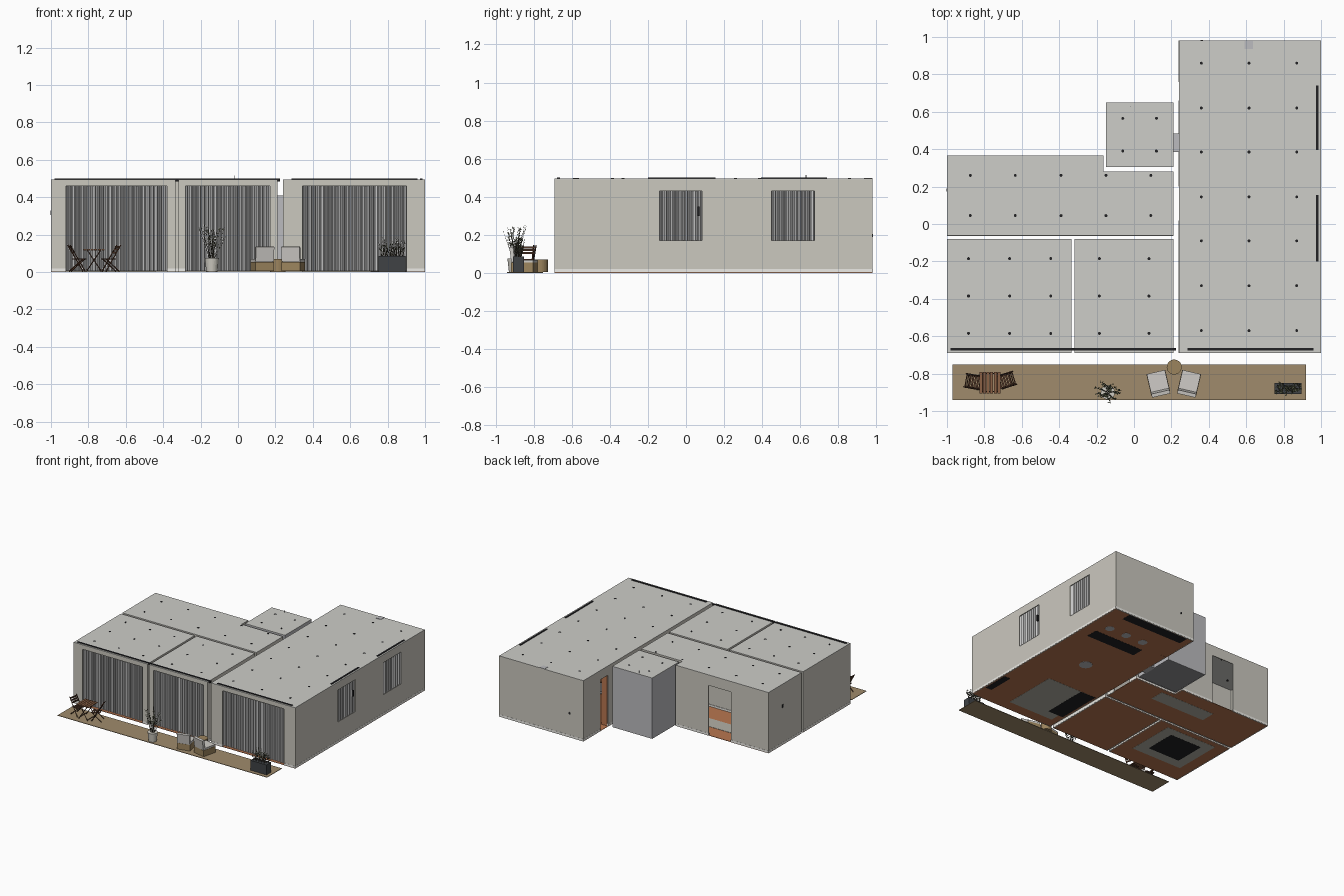
import bpy, bmesh, math, random
from mathutils import Vector, Matrix

if "Cube" in bpy.data.objects:
    bpy.data.objects.remove(bpy.data.objects["Cube"])
random.seed(4)

COL = {
    "wall": (.60, .58, .52), "roof": (.61, .61, .58), "trim": (.85, .84, .80),
    "bath": (.50, .50, .52), "bath_floor": (.28, .28, .29), "wood_floor": (.48, .18, .08),
    "deck": (.35, .26, .15), "black": (.015, .015, .017), "cloth": (.58, .56, .56),
    "rug": (.45, .44, .38), "dark_wood": (.10, .045, .025), "table_wood": (.26, .12, .06),
    "cushion": (.62, .60, .57), "light_wood": (.33, .23, .11), "pot": (.62, .60, .54),
    "planter": (.05, .055, .06), "leaf": (.17, .19, .11), "twig": (.08, .07, .05),
}
MATS = {}
for n, c in COL.items():
    MATS[n] = bpy.data.materials.new(n)
    MATS[n].diffuse_color = (*c, 1)


def finish(name, bm, mat, matrix=None, smooth=False):
    if matrix:
        bm.transform(matrix)
    me = bpy.data.meshes.new(name)
    bm.to_mesh(me)
    bm.free()
    for p in me.polygons:
        p.use_smooth = smooth
    ob = bpy.data.objects.new(name, me)
    me.materials.append(MATS[mat])
    bpy.context.collection.objects.link(ob)
    return ob


def add_box(bm, x0, x1, y0, y1, z0, z1):
    m = Matrix.Translation(((x0+x1)/2, (y0+y1)/2, (z0+z1)/2)) @ Matrix.Diagonal((x1-x0, y1-y0, z1-z0, 1))
    bmesh.ops.create_cube(bm, size=1, matrix=m)


def boxes(name, mat, items, matrix=None):
    bm = bmesh.new()
    for b in items:
        add_box(bm, *b)
    return finish(name, bm, mat, matrix)


def rod(bm, p, q, r1, r2, n=5):
    p, q = Vector(p), Vector(q)
    d = q - p
    m = Matrix.Translation((p+q)/2) @ d.to_track_quat('Z', 'Y').to_matrix().to_4x4()
    bmesh.ops.create_cone(bm, cap_ends=True, segments=n, radius1=r1, radius2=r2, depth=d.length, matrix=m)


def cylinder(name, mat, x, y, z0, z1, r1, r2=None, n=24):
    bm = bmesh.new()
    rod(bm, (x, y, z0), (x, y, z1), r1, r1 if r2 is None else r2, n)
    return finish(name, bm, mat)


T, H = .006, .495


def wall(name, axis, pos, a0, a1, side, holes=(), mat="wall"):
    """Thin wall along an axis; side is the inward direction, holes are (from, to, z0, z1)."""
    spans, cur = [], a0
    for h0, h1, z0, z1 in sorted(holes):
        spans += [(cur, h0, 0, H), (h0, h1, z1, H)]
        if z0 > 0:
            spans.append((h0, h1, 0, z0))
        cur = h1
    spans.append((cur, a1, 0, H))

    def place(s, lo, hi, z0, z1):
        c = sorted((pos + side*lo, pos + side*hi))
        return (s[0], s[1], *c, z0, z1) if axis == 'x' else (*c, s[0], s[1], z0, z1)
    boxes(name, mat, [place(s, 0, T, s[2], s[3]) for s in spans])
    if mat == "wall":
        boxes(name + "_baseboard", "trim",
              [place(s, -.001, T+.004, .004, .02) for s in spans if s[2] == 0])


def slab(name, mat, rects, z0, z1):
    boxes(name, mat, [(*r, z0, z1) for r in rects])


# Rooms: walls as (axis, position, from, to, inward side, openings)
SIDE_Z = (.17, .43)
rooms = {
    "living_room": ([(.24, 1, -.69, .98)], "wall", [
        ('x', -.69, .24, 1, 1, [(.345, .90, 0, .46)]), ('x', .98, .24, 1, -1, []),
        ('y', 1, -.69, .98, -1, [(-.14, .085, *SIDE_Z), (.45, .675, *SIDE_Z)]),
        ('y', .24, -.69, .98, 1, [(.02, .20, 0, .41), (.66, .76, 0, .42)])]),
    "bedroom": ([(-1, -.335, -.69, -.08)], "wall", [
        ('x', -.69, -1, -.335, 1, [(-.92, -.38, 0, .46)]), ('x', -.08, -1, -.335, -1, []),
        ('y', -1, -.69, -.08, 1, []), ('y', -.335, -.69, -.08, -1, [])]),
    "study": ([(-.318, .21, -.69, -.08)], "wall", [
        ('x', -.69, -.318, .21, 1, [(-.28, .17, 0, .46)]), ('x', -.08, -.318, .21, -1, []),
        ('y', -.318, -.69, -.08, 1, []), ('y', .21, -.69, -.08, -1, [])]),
    "hall": ([(-1, .21, -.062, .28), (-1, -.163, .28, .365)], "wall", [
        ('x', -.062, -1, .21, 1, []), ('x', .365, -1, -.163, -1, [(-.66, -.46, 0, .41)]),
        ('x', .28, -.163, .21, -1, []), ('y', -1, -.062, .365, 1, []),
        ('y', -.163, .28, .365, -1, []), ('y', .21, -.062, .28, -1, [(.02, .20, 0, .41)])]),
    "bathroom": ([(-.15, .21, .305, .65)], "bath", [
        ('x', .305, -.15, .21, 1, []), ('x', .65, -.15, .21, -1, []),
        ('y', -.15, .305, .65, 1, []), ('y', .21, .305, .65, -1, [])]),
}
for rn, (rects, mat, walls) in rooms.items():
    slab(rn + "_floor", "bath_floor" if mat == "bath" else "wood_floor", rects, .001, .004)
    slab(rn + "_ceiling", "roof", rects, H-.004, H+.001)
    for i, (ax, pos, a0, a1, sd, holes) in enumerate(walls):
        wall(f"{rn}_wall_{i+1}", ax, pos, a0, a1, sd, holes, mat)

# Ceiling spotlights
spots = [((.36, .615, .87), (.86, .62, .385, .145, -.09, -.33, -.57)),
         ((-.875, -.635, -.39, -.15, .09), (.26, .045)),
         ((-.885, -.665, -.445), (-.185, -.385, -.585)),
         ((-.185, .08), (-.185, -.385, -.585)), ((-.06, .12), (.565, .39))]
bm = bmesh.new()
for xs, ys in spots:
    for x in xs:
        for y in ys:
            rod(bm, (x, y, H-.012), (x, y, H+.003), .008, .008, 12)
finish("spotlights", bm, "black")

# Curtain tracks, roof duct, door bridge, switches, pipe
boxes("curtain_tracks", "black", [(-.98, .225, -.677, -.663, .485, .5), (.285, .96, -.677, -.663, .485, .5),
      (.973, .987, -.2, .155, .485, .5), (.973, .987, .395, .74, .485, .5)])
boxes("roof_duct", "bath", [(.59, .635, .935, .98, .3, .499)])
boxes("bathroom_door_bridge", "bath", [(.208, .242, .385, .485, 0, .41)])
boxes("wall_switches", "black", [(-1.003, -.997, .175, .19, .305, .33), (.355, .37, .977, .983, .19, .205),
      (.985, .999, .06, .07, .30, .35)])
cylinder("shower_pipe", "bath", -.02, .63, .3, .515, .002, n=8)
boxes("open_door", "wood_floor", [(.25, .30, .657, .663, 0, .41)])


# Curtains: folded strips behind the openings
def curtain(name, axis, pos, a0, a1):
    bm = bmesh.new()
    n = int((a1-a0)/.0055)
    prev = None
    for i in range(n+1):
        a = a0 + (a1-a0)*i/n + random.uniform(-.0012, .0012)
        off = pos + .010*math.sin(i*math.pi/2 + .6)*random.uniform(.6, 1)
        xy = (a, off) if axis == 'x' else (off, a)
        cur = [bm.verts.new((*xy, z)) for z in (.006, .488)]
        if prev:
            bm.faces.new((prev[0], cur[0], cur[1], prev[1]))
        prev = cur
    finish(name, bm, "cloth")


curtain("bedroom_curtain", 'x', -.668, -.98, -.345)
curtain("study_curtain", 'x', -.668, -.31, .2)
curtain("living_curtain", 'x', -.668, .285, .96)
curtain("side_curtain_front", 'y', .98, -.2, .155)
curtain("side_curtain_back", 'y', .98, .395, .74)

# Interior furniture and rugs (reach z = 0, so they show underneath)
boxes("rugs", "rug", [(.30, .71, -.60, -.14, 0, .006), (-.57, -.07, .12, .24, 0, .006),
                      (-.90, -.44, -.54, -.13, 0, .006)])
boxes("sofa", "black", [(.26, .40, -.52, -.14, -.0005, .07), (.26, .29, -.52, -.14, .07, .14)])
boxes("media_unit", "black", [(.93, .985, -.55, -.33, 0, .08)])
boxes("kitchen_island", "black", [(.45, .90, .53, .63, 0, .16)])
boxes("kitchen_counter", "black", [(.30, .86, .89, .972, 0, .17)])
boxes("bed", "black", [(-.82, -.53, -.46, -.2, -.0005, .05)])
boxes("mattress", "cushion", [(-.81, -.54, -.45, -.21, .05, .10)])
for i, x in enumerate((.52, .68, .84)):
    cylinder(f"stool_base_{i+1}", "bath", x, .72, 0, .006, .035)
    cylinder(f"stool_seat_{i+1}", "bath", x, .72, .10, .11, .03)
    cylinder(f"stool_post_{i+1}", "bath", x, .72, .006, .10, .006, n=10)
cylinder("dining_base", "bath", .63, .19, 0, .008, .05)
cylinder("dining_post", "bath", .63, .19, .008, .13, .01)
cylinder("dining_top", "table_wood", .63, .19, .13, .14, .13, n=32)

# Deck
boxes("deck", "deck", [(-.97, .92, -.94, -.75, 0, .004)])

# Folding table: slatted top and crossed legs
boxes("folding_table_top", "table_wood", [(-.825+.0188*i, -.825+.0188*i+.016, -.905, -.79, .116, .122) for i in range(6)])
bm = bmesh.new()
for y in (-.895, -.80):
    rod(bm, (-.81, y, .004), (-.735, y, .116), .003, .003, 4)
    rod(bm, (-.73, y, .004), (-.805, y, .116), .003, .003, 4)
for x in (-.81, -.73):
    rod(bm, (x, -.895, .012), (x, -.80, .012), .003, .003, 4)
finish("folding_table_legs", bm, "dark_wood")


# Folding chair facing +x: long rear-leaning legs, short legs, slatted seat and back
def folding_chair(name, x, y, ang):
    bm = bmesh.new()
    for s in (-.036, .036):
        rod(bm, (.038, s, .004), (-.045, s, .145), .0035, .0035, 4)
        rod(bm, (-.038, s*.85, .004), (.036, s*.85, .070), .0035, .0035, 4)
    for i in range(5):
        add_box(bm, -.022+i*.014, -.012+i*.014, -.034, .034, .068, .072)
    for z in (.104, .119, .134):
        cx = .038 - .083*(z-.004)/.141
        add_box(bm, cx-.003, cx+.003, -.036, .036, z-.005, z+.006)
    finish(name, bm, "dark_wood", Matrix.Translation((x, y, 0)) @ Matrix.Rotation(math.radians(ang), 4, 'Z'))


folding_chair("left_folding_chair", -.86, -.843, -10)
folding_chair("right_folding_chair", -.68, -.835, 197)


# Lounge chairs: wooden base, seat cushion, leaning back
def lounge_chair(name, x, y, ang):
    m = Matrix.Translation((x, y, 0)) @ Matrix.Rotation(math.radians(ang), 4, 'Z')
    boxes(name + "_base", "light_wood", [(-.052, .052, -.058, .06, .005, .055)], m)
    boxes(name + "_seat", "cushion", [(-.05, .05, -.04, .06, .055, .069)], m)
    boxes(name + "_back", "cushion", [(-.05, .05, -.012, .008, 0, .08)],
          m @ Matrix.Translation((0, -.046, .057)) @ Matrix.Rotation(math.radians(8), 4, 'X'))


lounge_chair("left_lounge_chair", .13, -.85, 13)
lounge_chair("right_lounge_chair", .295, -.85, -13)
cylinder("round_side_table", "light_wood", .215, -.765, .004, .07, .04, n=32)


# Plants: twigs with small leaf blades
def plant(name, origins, count, top, spread, leaves, leaf_size):
    tw, lf = bmesh.new(), bmesh.new()
    for i in range(count):
        o = Vector(origins(i))
        a = i*2.4 + random.uniform(-.3, .3)
        r = spread*random.uniform(.35, 1)
        tip = Vector((o.x + r*math.cos(a), o.y + r*math.sin(a), top - random.uniform(0, .06)))
        rod(tw, o, tip, .0016, .0006, 4)
        for k in range(leaves):
            p = o.lerp(tip, random.uniform(.4, 1))
            d = Vector((random.uniform(-1, 1), random.uniform(-1, 1), random.uniform(0, 1))).normalized()*leaf_size
            w = d.cross(Vector((0, 0, 1))).normalized()*leaf_size*.22
            lf.faces.new([lf.verts.new(v) for v in (p, p+d*.5+w, p+d, p+d*.5-w)])
    finish(name + "_twigs", tw, "twig")
    finish(name + "_leaves", lf, "leaf")


cylinder("flower_pot", "pot", -.14, -.9, .004, .076, .03, .038, 28)
plant("pot_plant", lambda i: (-.14+.012*math.cos(i), -.9+.012*math.sin(i), .07), 20, .25, .068, 7, .016)
boxes("planter_box", "planter", [(.75, .895, -.91, -.85, .004, .085)])
plant("planter_grass", lambda i: (.765+.115*(i % 15)/14, -.893+.026*(i % 3)/2, .08), 45, .185, .022, 5, .013)

for m in bpy.data.materials:
    if m.users and not m.is_grease_pencil:
        m.use_nodes = True
        m.node_tree.nodes["Principled BSDF"].inputs["Base Color"].default_value = m.diffuse_color
